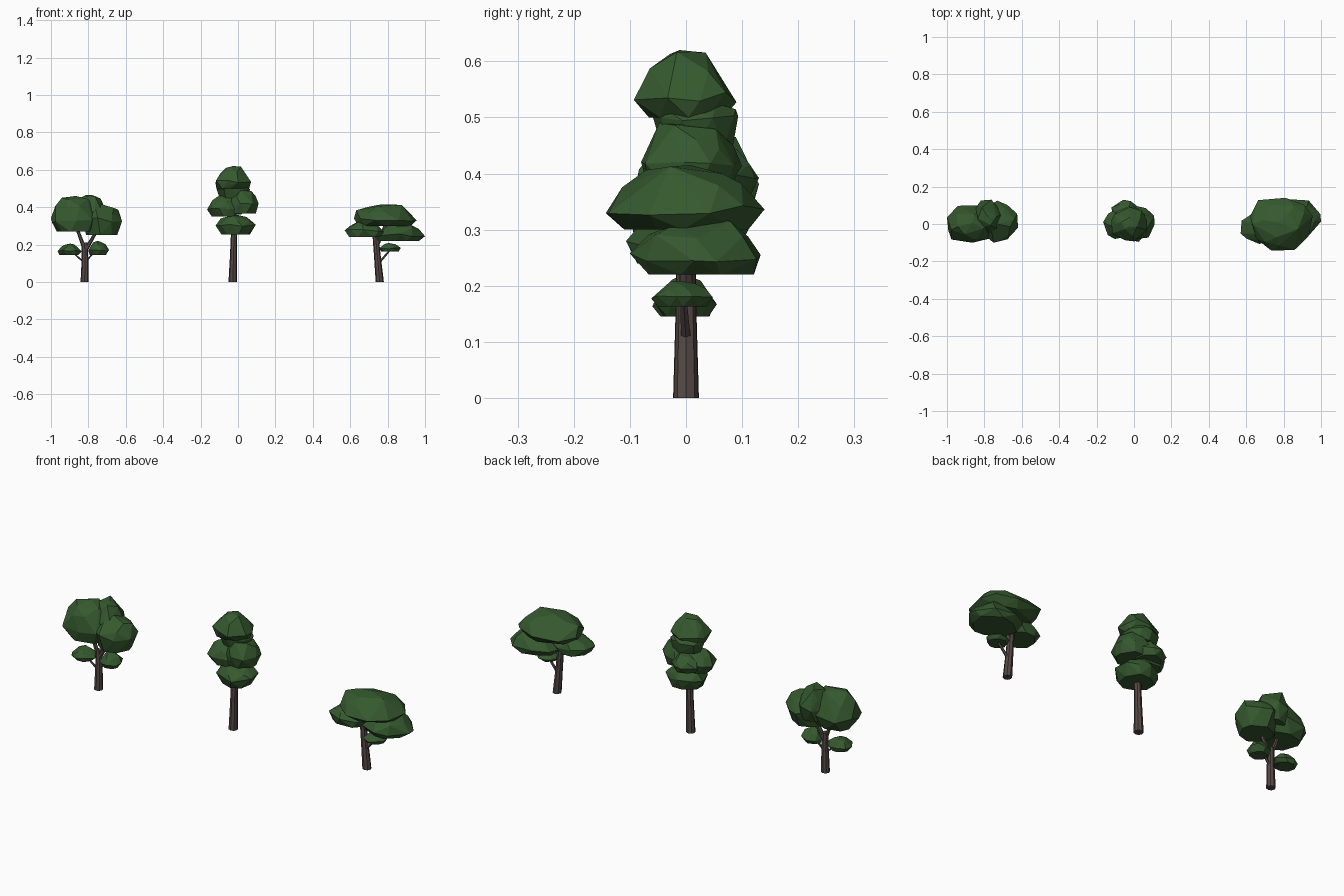
import bpy, bmesh, math, random
from mathutils import Vector

if "Cube" in bpy.data.objects:
    bpy.data.objects.remove(bpy.data.objects["Cube"], do_unlink=True)


def make_material(name, colour):
    mat = bpy.data.materials.new(name)
    mat.use_nodes = True
    mat.diffuse_color = (*colour, 1)
    bsdf = mat.node_tree.nodes["Principled BSDF"]
    bsdf.inputs["Base Color"].default_value = (*colour, 1)
    bsdf.inputs["Roughness"].default_value = 0.9
    return mat


LEAF = make_material("leaf green", (0.036, 0.1, 0.028))
BARK = make_material("bark brown", (0.09, 0.066, 0.059))


def add_object(name, bm, mat):
    bmesh.ops.recalc_face_normals(bm, faces=bm.faces[:])
    mesh = bpy.data.meshes.new(name)
    bm.to_mesh(mesh)
    bm.free()
    mesh.materials.append(mat)
    obj = bpy.data.objects.new(name, mesh)
    bpy.context.collection.objects.link(obj)


# Faceted leaf clump: hull of jittered rings, fitted to its box
def clump(name, x, y, z, seed, waist=0.35, tip=0.45):
    rng = random.Random(seed)
    rings = [(0, 0.78, 8), (waist, 1, 9), ((1 + waist) / 2, 0.5 + tip / 2, 7), (0.93, tip, 4), (1, 0.1, 1)]
    points = []
    for height, radius, count in rings:
        start = rng.uniform(0, math.tau)
        for i in range(count):
            angle = start + math.tau * (i + rng.uniform(-0.25, 0.25)) / count
            r = radius * rng.uniform(0.88, 1.06)
            lift = rng.uniform(-0.08, 0.08) if 0 < height < 1 else 0
            points.append(Vector((r * math.cos(angle), r * math.sin(angle), height + lift)))
    bounds = [(min(p[k] for p in points), max(p[k] for p in points)) for k in range(3)]
    bm = bmesh.new()
    for p in points:
        bm.verts.new([lo + (p[k] - a) / (b - a) * (hi - lo)
                      for k, ((lo, hi), (a, b)) in enumerate(zip((x, y, z), bounds))])
    hull = bmesh.ops.convex_hull(bm, input=bm.verts[:])
    loose = {v for v in hull["geom_interior"] + hull["geom_unused"] if isinstance(v, bmesh.types.BMVert)}
    bmesh.ops.delete(bm, geom=list(loose), context='VERTS')
    bmesh.ops.dissolve_limit(bm, angle_limit=math.radians(6), verts=bm.verts[:], edges=bm.edges[:])
    add_object(name, bm, LEAF)


# Tapered limb through (x, y, z, radius) stations
def limb(name, stations, sides=8):
    bm = bmesh.new()
    rings = []
    for x, y, z, r in stations:
        rings.append([bm.verts.new((x + r * math.cos(math.tau * i / sides),
                                    y + r * math.sin(math.tau * i / sides), z)) for i in range(sides)])
    for low, high in zip(rings, rings[1:]):
        for i in range(sides):
            j = (i + 1) % sides
            bm.faces.new((low[i], low[j], high[j], high[i]))
    bm.faces.new(rings[0])
    bm.faces.new(rings[-1])
    add_object(name, bm, BARK)


# Round tree on the right-hand side of the model
limb("round_tree_trunk", [(-0.82, 0, 0, 0.022), (-0.818, 0, 0.12, 0.018), (-0.82, 0, 0.21, 0.016)])
limb("round_tree_fork_right", [(-0.822, 0, 0.18, 0.012), (-0.87, 0, 0.31, 0.008)], 6)
limb("round_tree_fork_left", [(-0.815, 0, 0.17, 0.013), (-0.74, 0, 0.3, 0.008)], 6)
limb("round_tree_twig_right", [(-0.82, 0, 0.1, 0.008), (-0.89, -0.01, 0.165, 0.005)], 5)
limb("round_tree_twig_left", [(-0.815, 0, 0.11, 0.008), (-0.76, 0.01, 0.17, 0.005)], 5)
clump("round_tree_crown_right", (-1, -0.74), (-0.1, 0.1), (0.27, 0.46), 3, 0.3, 0.55)
clump("round_tree_crown_left", (-0.83, -0.62), (-0.1, 0.125), (0.25, 0.415), 8, 0.5, 0.55)
clump("round_tree_crown_top", (-0.86, -0.7), (-0.05, 0.13), (0.3, 0.465), 5, 0.45, 0.6)
clump("round_tree_low_leaf_right", (-0.965, -0.835), (-0.06, 0.05), (0.145, 0.205), 11)
clump("round_tree_low_leaf_left", (-0.8, -0.69), (-0.055, 0.055), (0.145, 0.22), 12)

# Tall tree in the middle
limb("tall_tree_trunk", [(-0.028, 0, 0, 0.023), (-0.024, 0, 0.14, 0.019), (-0.02, 0, 0.3, 0.016)])
clump("tall_tree_tier_bottom", (-0.12, 0.095), (-0.095, 0.1), (0.255, 0.36), 21, 0.45, 0.6)
clump("tall_tree_tier_right", (-0.165, 0.01), (-0.08, 0.08), (0.35, 0.465), 22, 0.35, 0.5)
clump("tall_tree_tier_left", (-0.07, 0.11), (-0.08, 0.1), (0.365, 0.49), 23, 0.4, 0.55)
clump("tall_tree_tier_back", (-0.12, 0.04), (-0.04, 0.13), (0.36, 0.445), 24, 0.4, 0.55)
clump("tall_tree_tier_upper", (-0.115, 0.065), (-0.06, 0.093), (0.45, 0.525), 25, 0.65, 0.7)
clump("tall_tree_tier_top", (-0.12, 0.07), (-0.093, 0.09), (0.5, 0.62), 26, 0.3, 0.4)

# Flat-topped tree on the left-hand side of the model
limb("flat_tree_trunk", [(0.758, 0, 0, 0.022), (0.745, 0, 0.14, 0.018), (0.735, 0, 0.25, 0.016)])
limb("flat_tree_fork", [(0.74, 0, 0.19, 0.013), (0.8, 0, 0.33, 0.009)], 6)
limb("flat_tree_twig", [(0.755, 0, 0.105, 0.009), (0.82, -0.005, 0.18, 0.006)], 5)
clump("flat_tree_crown_top", (0.62, 0.955), (-0.143, 0.14), (0.3, 0.415), 31, 0.3, 0.55)
clump("flat_tree_crown_left", (0.72, 1), (-0.1, 0.133), (0.22, 0.32), 32, 0.3, 0.5)
clump("flat_tree_crown_right", (0.57, 0.78), (-0.107, 0.06), (0.24, 0.325), 33, 0.4, 0.5)
clump("flat_tree_low_leaf", (0.755, 0.87), (-0.062, 0.048), (0.163, 0.208), 34)
